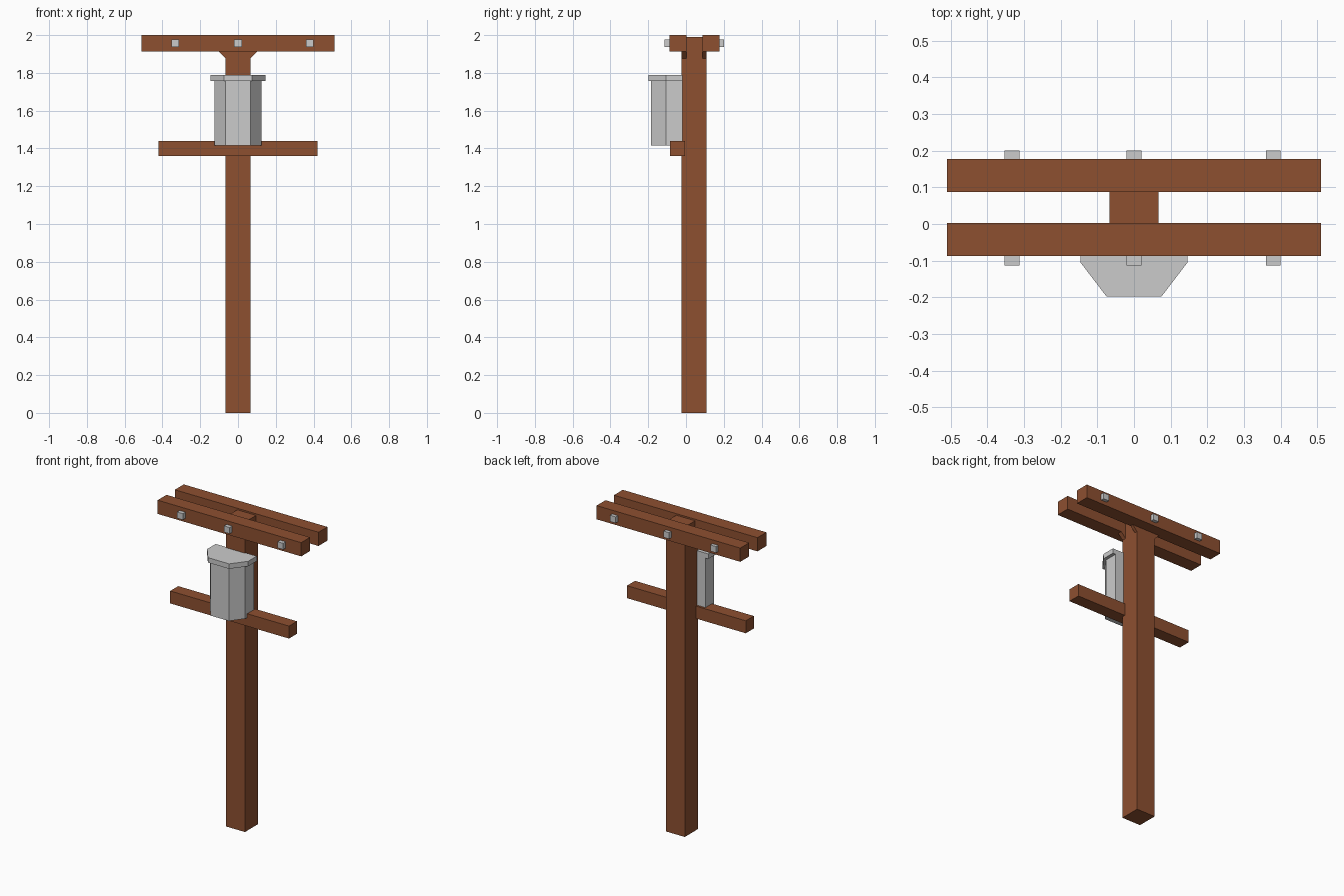
import bpy, bmesh

if "Cube" in bpy.data.objects:
    bpy.data.objects.remove(bpy.data.objects["Cube"])

wood = bpy.data.materials.new("brown_wood")
wood.diffuse_color = (0.27, 0.08, 0.03, 1)
wood.use_nodes = True
wood.node_tree.nodes["Principled BSDF"].inputs["Base Color"].default_value = wood.diffuse_color


def prism(name, outline, lo, hi, axis="z", mat=None):
    """Extrude a 2D outline: (x, y) along z, or (x, z) along y."""
    bm = bmesh.new()
    place = (lambda a, b, h: (a, b, h)) if axis == "z" else (lambda a, b, h: (a, h, b))
    face = bm.faces.new([bm.verts.new(place(a, b, lo)) for a, b in outline])
    top = bmesh.ops.extrude_face_region(bm, geom=[face])["geom"]
    for v in top:
        if isinstance(v, bmesh.types.BMVert):
            v.co["xyz".index(axis)] = hi
    bmesh.ops.recalc_face_normals(bm, faces=bm.faces)
    mesh = bpy.data.meshes.new(name)
    bm.to_mesh(mesh)
    bm.free()
    obj = bpy.data.objects.new(name, mesh)
    bpy.context.collection.objects.link(obj)
    if mat:
        mesh.materials.append(mat)
    return obj


def box(name, x, y, z, mat=None):
    return prism(name, [(x[0], y[0]), (x[1], y[0]), (x[1], y[1]), (x[0], y[1])], z[0], z[1], "z", mat)


# Upright post and lower crossbar
box("post", (-0.067, 0.067), (-0.025, 0.108), (0, 1.99), wood)
box("lower_crossbar", (-0.422, 0.422), (-0.085, -0.004), (1.36, 1.44), wood)

# Paired top beams, each with a flared seat under it and three bolt heads
for side, beam_y, seat_y, bolt_y in (
    ("front", (-0.087, 0.003), (-0.025, 0.003), (-0.113, -0.080)),
    ("back", (0.088, 0.178), (0.088, 0.108), (0.170, 0.200)),
):
    box(side + "_top_beam", (-0.51, 0.51), beam_y, (1.912, 2.0), wood)
    prism(side + "_beam_seat", [(-0.067, 1.877), (0.067, 1.877), (0.102, 1.914), (-0.102, 1.914)],
          seat_y[0], seat_y[1], "y", wood)
    for i, x in enumerate((-0.333, 0, 0.38)):
        box(f"{side}_bolt_{i + 1}", (x - 0.02, x + 0.02), bolt_y, (1.936, 1.976))


# Transformer can with faceted front and overhanging lid
def can_outline(half, front_half, front):
    return [(-half, -0.018), (-half, -0.105), (-front_half, front),
            (front_half, front), (half, -0.105), (half, -0.018)]


prism("transformer_body", can_outline(0.125, 0.065, -0.186), 1.416, 1.762)
prism("transformer_lid", can_outline(0.146, 0.075, -0.198), 1.758, 1.79)
